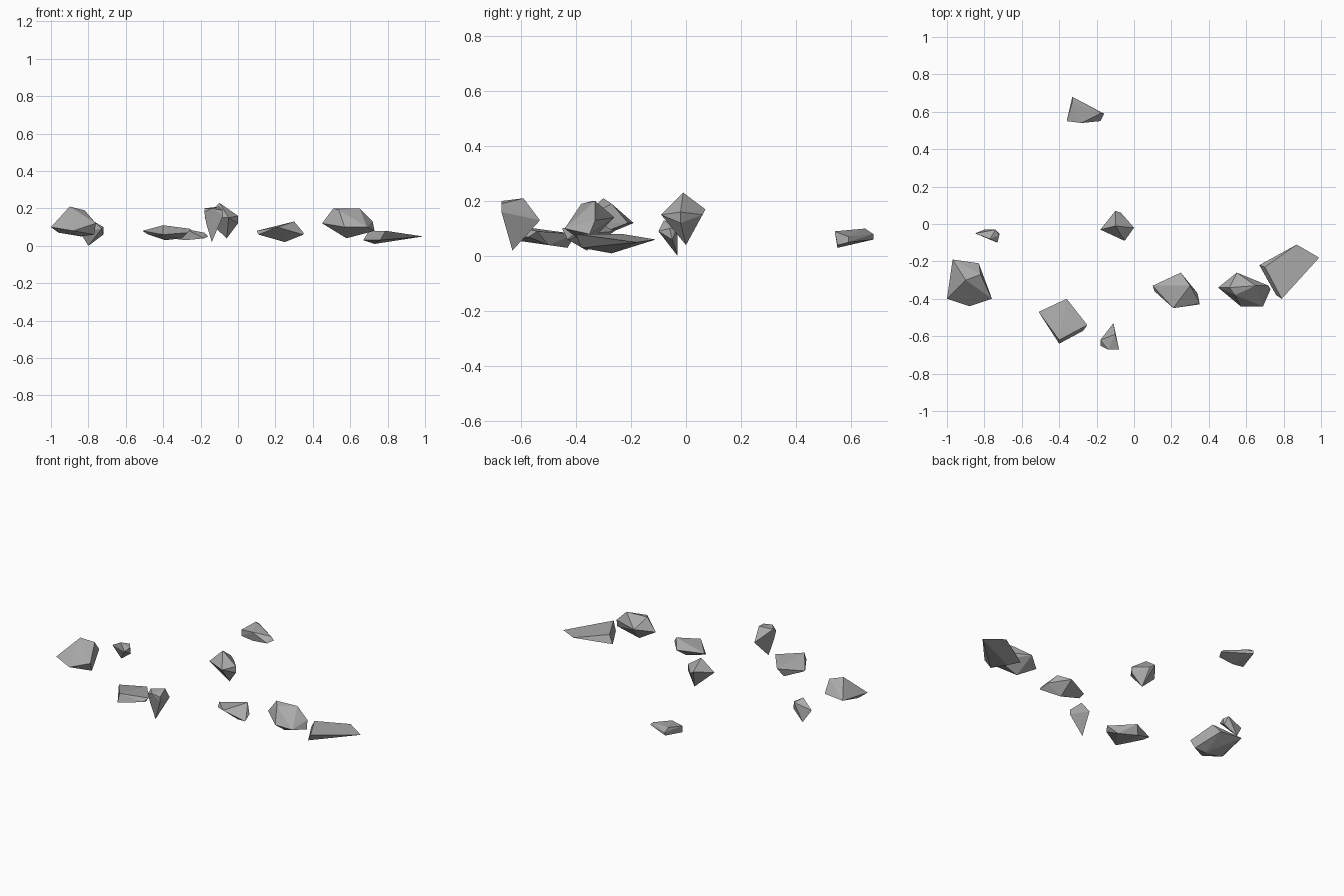
import bpy
import bmesh
from mathutils import Vector

# Remove the default cube if present
default_cube = bpy.data.objects.get("Cube")
if default_cube is not None:
    bpy.data.objects.remove(default_cube, do_unlink=True)


def make_material(name, colour):
    """Create one flat material that shows in the viewport and in a render."""
    material = bpy.data.materials.new(name)
    material.use_nodes = True
    material.diffuse_color = colour
    shader = material.node_tree.nodes["Principled BSDF"]
    shader.inputs["Base Color"].default_value = colour
    shader.inputs["Roughness"].default_value = .9
    return material


stone_grey = make_material("stone grey", (.4, .4, .4, 1))


def make_rock(name, *corners):
    """Wrap a few chipped corners in a convex, flat-faceted shell."""
    shell = bmesh.new()
    for corner in corners:
        shell.verts.new(Vector(corner))
    hull = bmesh.ops.convex_hull(shell, input=shell.verts[:])
    # Discard any corner that ended up inside the shell
    inside = [item for item in hull["geom_interior"]
              if isinstance(item, bmesh.types.BMVert)]
    bmesh.ops.delete(shell, geom=inside, context="VERTS")
    bmesh.ops.recalc_face_normals(shell, faces=shell.faces[:])
    for face in shell.faces:
        face.smooth = False

    mesh = bpy.data.meshes.new(name)
    shell.to_mesh(mesh)
    shell.free()
    mesh.materials.append(stone_grey)
    rock = bpy.data.objects.new(name, mesh)
    bpy.context.scene.collection.objects.link(rock)
    return rock


# Large boulder on the far right
make_rock("large_boulder",
          (-.9, -.3, .21), (-.82, -.27, .19), (-1, -.4, .1),
          (-.97, -.19, .12), (-.83, -.21, .12), (-.76, -.4, .12),
          (-.88, -.44, .08), (-.77, -.37, .06), (-.84, -.36, .05),
          (-.96, -.36, .07))

# Small pebble behind the boulder
make_rock("small_pebble",
          (-.85, -.05, .08), (-.74, -.03, .11), (-.72, -.06, .1),
          (-.73, -.1, .09), (-.77, -.08, .13), (-.8, -.03, 0),
          (-.72, -.05, .06))

# Pointed rock in the middle
make_rock("middle_rock",
          (-.1, -.01, .23), (-.1, .07, .17), (-.07, .06, .15),
          (0, -.02, .16), (0, -.02, .12), (-.05, -.09, .15),
          (-.18, -.03, .15), (-.06, 0, .04))

# Upright shard at the front
make_rock("front_shard",
          (-.18, -.62, .2), (-.18, -.65, .18), (-.14, -.67, .2),
          (-.1, -.59, .21), (-.08, -.67, .19), (-.08, -.67, .16),
          (-.11, -.53, .13), (-.14, -.63, .02), (-.17, -.64, .12))

# Flat four-cornered slab
make_rock("flat_slab",
          (-.51, -.47, .08), (-.36, -.4, .08), (-.25, -.54, .09),
          (-.4, -.62, .11), (-.27, -.57, .07), (-.4, -.64, .06),
          (-.39, -.43, .03), (-.48, -.49, .06), (-.3, -.5, .04))

# Low wedge at the back
make_rock("back_wedge",
          (-.33, .68, .08), (-.33, .65, .1), (-.33, .68, .06),
          (-.16, .59, .05), (-.18, .55, .04), (-.18, .59, .07),
          (-.28, .54, .09), (-.36, .55, .08), (-.36, .55, .04),
          (-.28, .55, .03))

# Ridged rock on the left
make_rock("ridged_rock",
          (.1, -.33, .08), (.11, -.36, .06), (.3, -.33, .13),
          (.25, -.26, .09), (.35, -.42, .07), (.34, -.37, .08),
          (.21, -.45, .1), (.35, -.43, .06), (.25, -.36, .02))

# Tall block beside the long slab
make_rock("tall_block",
          (.45, -.34, .12), (.55, -.26, .14), (.72, -.33, .13),
          (.73, -.35, .08), (.69, -.44, .1), (.57, -.44, .1),
          (.51, -.34, .2), (.65, -.33, .2), (.54, -.38, .19),
          (.58, -.36, .04))

# Long thin slab on the far left
make_rock("long_slab",
          (.67, -.22, .03), (.7, -.23, .08), (.79, -.4, .08),
          (.87, -.11, .06), (.99, -.18, .05), (.76, -.38, .03),
          (.73, -.27, .01))
